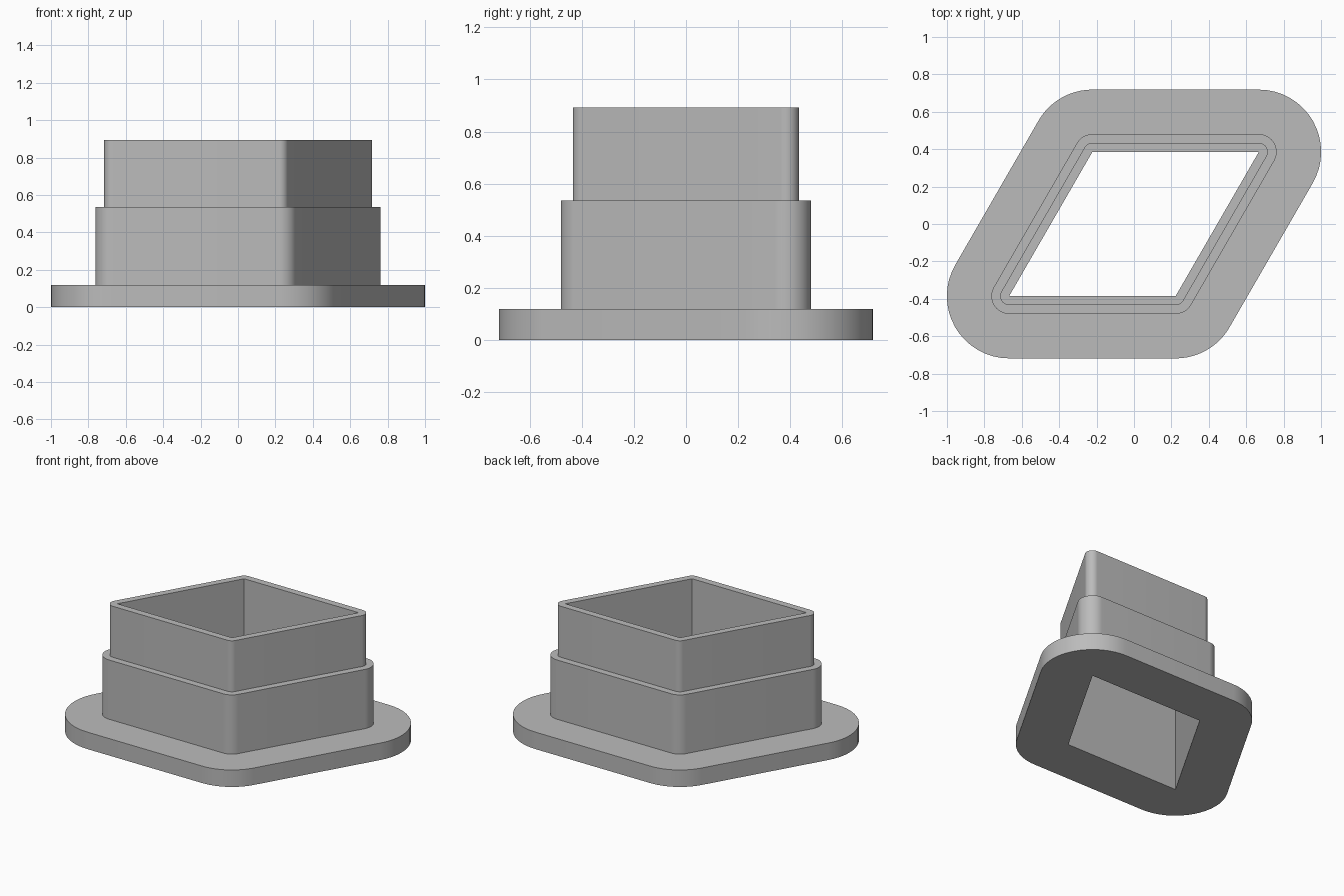
import bpy
import bmesh
from math import cos, sin, radians

old = bpy.data.objects.get("Cube")
if old:
    bpy.data.objects.remove(old, do_unlink=True)

SIDE = 0.89                          # edge of the diamond-shaped bore
HALF_H = SIDE * sin(radians(60)) / 2
STEPS = 16                           # segments in each rounded corner

grey = bpy.data.materials.new("mid grey")
grey.use_nodes = True
colour = (0.5, 0.5, 0.5, 1)
grey.diffuse_color = colour
grey.node_tree.nodes["Principled BSDF"].inputs["Base Color"].default_value = colour

# Bore corners, each with the start angle and sweep of its rounded offset
corners = [(-0.75 * SIDE, -HALF_H, 150, 120), (0.25 * SIDE, -HALF_H, 270, 60),
           (0.75 * SIDE, HALF_H, 330, 120), (-0.25 * SIDE, HALF_H, 90, 60)]


def outline(bm, offset, z):
    """Diamond outline grown outward by offset, with round corners."""
    ring = []
    for x, y, start, sweep in corners:
        for i in range(STEPS + 1):
            a = radians(start + sweep * i / STEPS)
            ring.append(bm.verts.new((x + offset * cos(a), y + offset * sin(a), z)))
    return ring


def sweep_profile(name, profile):
    """Closed wall section of (offset, height) points swept round the diamond."""
    bm = bmesh.new()
    rings = [outline(bm, offset, z) for offset, z in profile]
    for lower, upper in zip(rings, rings[1:] + rings[:1]):
        for i in range(len(lower)):
            j = (i + 1) % len(lower)
            bm.faces.new((lower[i], lower[j], upper[j], upper[i]))
    # The bore has sharp corners, so its zero-radius arcs collapse
    bmesh.ops.remove_doubles(bm, verts=bm.verts, dist=0.0001)
    bmesh.ops.recalc_face_normals(bm, faces=bm.faces)
    mesh = bpy.data.meshes.new(name)
    bm.to_mesh(mesh)
    bm.free()
    mesh.materials.append(grey)
    obj = bpy.data.objects.new(name, mesh)
    bpy.context.collection.objects.link(obj)
    bpy.ops.object.select_all(action='DESELECT')
    obj.select_set(True)
    bpy.context.view_layer.objects.active = obj
    bpy.ops.object.shade_smooth_by_angle(angle=radians(30))
    return obj


# Wide flange, middle collar and upper wall around one straight bore
FLANGE, COLLAR, WALL = 0.333, 0.095, 0.048
FLANGE_TOP, COLLAR_TOP, WALL_TOP = 0.119, 0.535, 0.893
sweep_profile("stepped_diamond_sleeve", [
    (0, 0), (FLANGE, 0), (FLANGE, FLANGE_TOP),
    (COLLAR, FLANGE_TOP), (COLLAR, COLLAR_TOP),
    (WALL, COLLAR_TOP), (WALL, WALL_TOP), (0, WALL_TOP)])
